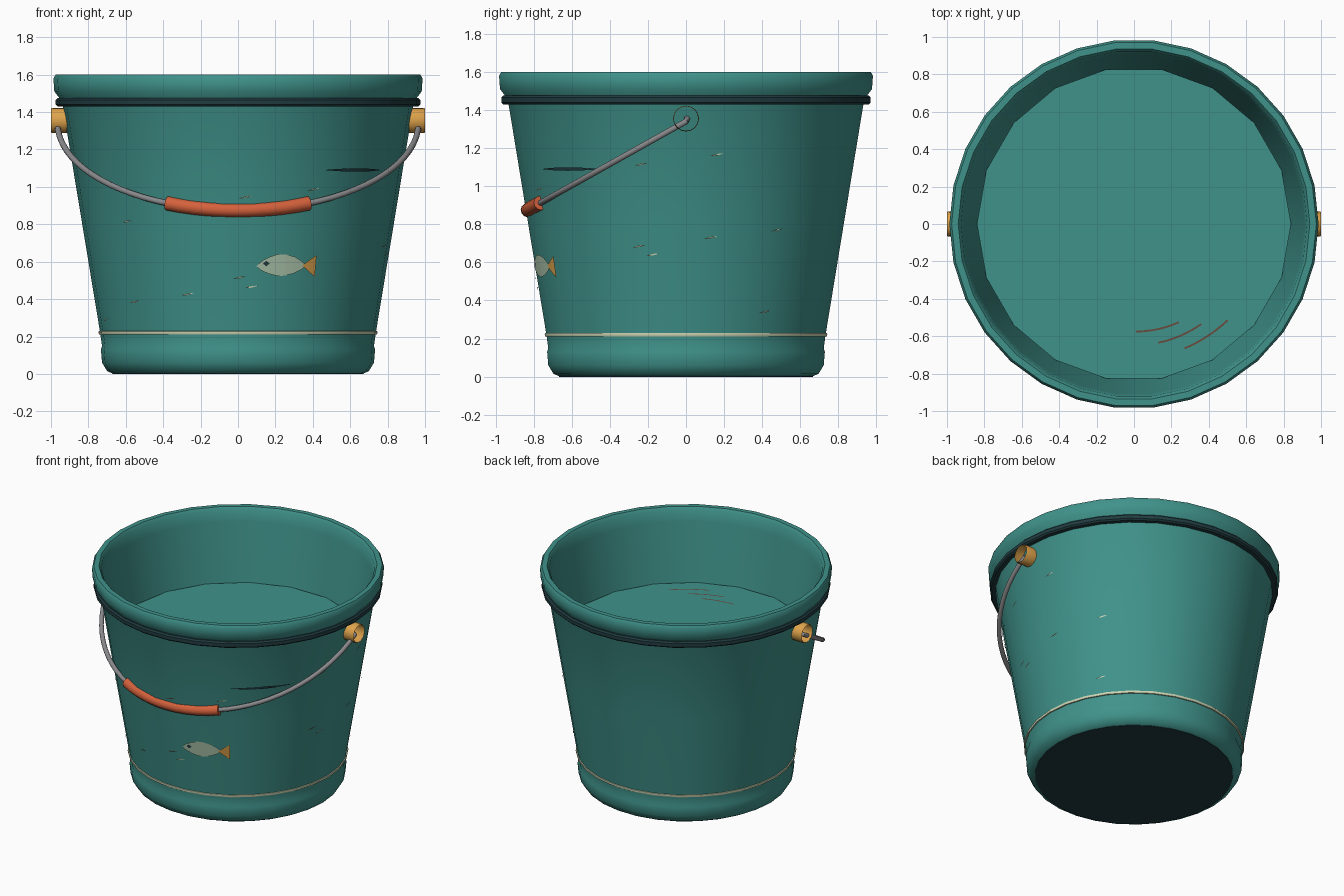
import bpy, bmesh, math
from mathutils import Vector

cube = bpy.data.objects.get("Cube")
if cube:
    bpy.data.objects.remove(cube, do_unlink=True)


def material(name, r, g, b):
    m = bpy.data.materials.new(name)
    m.use_nodes = True
    m.diffuse_color = (r, g, b, 1)
    bsdf = next(n for n in m.node_tree.nodes if n.type == 'BSDF_PRINCIPLED')
    bsdf.inputs["Base Color"].default_value = (r, g, b, 1)
    return m


TEAL = material("teal paint", 0.051, 0.29, 0.258)
DARK = material("dark teal", 0.015, 0.045, 0.052)
STEEL = material("grey steel", 0.25, 0.25, 0.26)
ORANGE = material("orange grip", 0.66, 0.12, 0.045)
GOLD = material("gold", 0.72, 0.36, 0.07)
CREAM = material("cream", 0.6, 0.66, 0.45)
PALE = material("pale green", 0.42, 0.57, 0.42)
BROWN = material("brown", 0.14, 0.07, 0.048)


def finish(name, bm, mat, smooth=None):
    mesh = bpy.data.meshes.new(name)
    bm.to_mesh(mesh)
    bm.free()
    mesh.materials.append(mat)
    obj = bpy.data.objects.new(name, mesh)
    bpy.context.collection.objects.link(obj)
    if smooth:
        bpy.ops.object.select_all(action='DESELECT')
        obj.select_set(True)
        bpy.context.view_layer.objects.active = obj
        bpy.ops.object.shade_smooth_by_angle(angle=math.radians(smooth))
    return obj


def bridge(bm, rings, closed):
    for a, b in zip(rings, rings[1:]):
        n = len(a)
        for i in range(n if closed else n - 1):
            j = (i + 1) % n
            bm.faces.new((a[i], a[j], b[j], b[i]))


def lathe(name, profile, mat, sides=30, smooth=40, caps=False):
    """Spin (radius, height) points about the z axis."""
    bm = bmesh.new()
    rings = []
    for r, z in profile:
        angles = [math.tau * i / sides for i in range(sides)]
        rings.append([bm.verts.new((r * math.cos(a), r * math.sin(a), z)) for a in angles])
    bridge(bm, rings, True)
    if caps:
        bm.faces.new(rings[0][::-1])
        bm.faces.new(rings[-1])
    return finish(name, bm, mat, smooth)


def tube(name, path, radius, mat, sides=10):
    """Sweep a round section along a path."""
    bm = bmesh.new()
    rings = []
    for i, p in enumerate(path):
        t = (path[min(i + 1, len(path) - 1)] - path[max(i - 1, 0)]).normalized()
        u = t.cross(BAIL_NORMAL).normalized()
        w = t.cross(u)
        angles = [math.tau * k / sides for k in range(sides)]
        rings.append([bm.verts.new(p + radius * (u * math.cos(a) + w * math.sin(a))) for a in angles])
    bridge(bm, rings, True)
    bm.faces.new(rings[0][::-1])
    bm.faces.new(rings[-1])
    bmesh.ops.recalc_face_normals(bm, faces=bm.faces)
    return finish(name, bm, mat, 45)


def wall_radius(z):
    return 0.737 + 0.165 * (z - 0.22)


def on_wall(angle, z, lift=0.006):
    """Point on the wall; the angle runs from the front towards +x."""
    r = wall_radius(z) + lift
    return Vector((r * math.sin(angle), -r * math.cos(angle), z))


def decal(name, columns, mat, lift=0.006):
    """Thin painted strip from (angle, low z, high z) columns."""
    bm = bmesh.new()
    rows = [[bm.verts.new(on_wall(a, z, lift)) for a, lo, hi in columns for z in [(lo, hi)[k]]]
            for k in range(2)]
    bridge(bm, rows, False)
    return finish(name, bm, mat)


# Bucket shell: base, flared wall, rolled rim, inner wall and floor
lathe("bucket_body", [(0.665, 0.0), (0.70, 0.015), (0.727, 0.06), (0.733, 0.13), (0.727, 0.15),
                      (wall_radius(0.22), 0.22), (wall_radius(0.82), 0.82),
                      (wall_radius(1.43), 1.43), (0.955, 1.475), (0.982, 1.51), (0.987, 1.58),
                      (0.975, 1.6), (0.94, 1.6), (0.925, 1.58), (0.912, 1.5),
                      (0.845, 1.08), (0.69, 0.06)], TEAL)
lathe("bucket_floor", [(0.69, 0.05), (0.69, 0.06)], TEAL, caps=True)
lathe("base_plate", [(0.67, -0.001), (0.67, 0.03)], DARK, caps=True)
lathe("water_surface", [(0.84, 1.07), (0.84, 1.08)], TEAL, sides=18, smooth=30, caps=True)

# Bands round the wall
lathe("rim_band", [(0.93, 1.43), (0.965, 1.43), (0.975, 1.44), (0.975, 1.465), (0.965, 1.475),
                   (0.93, 1.475)], DARK)
lathe("lower_stripe", [(0.73, 0.21), (0.743, 0.212), (0.746, 0.22), (0.745, 0.228),
                       (0.73, 0.23)], CREAM)

# Open gold sockets on both sides
for side, label in ((1, "left"), (-1, "right")):
    socket = lathe(label + "_socket", [(0.068, 0.915), (0.068, 0.99), (0.064, 1.0)], GOLD, sides=16)
    socket.rotation_euler = (0, side * math.pi / 2, 0)
    socket.location.z = 1.355

# Tilted wire handle with a grip in the middle
BAIL_NORMAL = Vector((0, -0.46, 0.83)).normalized()


def bail_point(t):
    return Vector((0.965 * math.cos(t), -0.83 * math.sin(t), 1.34 - 0.465 * math.sin(t)))


wire = [bail_point(math.pi * i / 40) for i in range(41)]
wire = [Vector((0.925, 0.005, 1.355))] + wire + [Vector((-0.925, 0.005, 1.355))]
tube("handle_wire", wire, 0.016, STEEL)
start = math.acos(0.38 / 0.965)
span = math.pi - 2 * start
tube("handle_grip", [bail_point(start + span * i / 10) for i in range(11)], 0.038, ORANGE, 12)


# Painted fish: body, tail and eye
def fish_part(name, outline, mat, lift=0.006):
    columns = [(math.asin(x / 0.8), z - h, z + h) for x, z, h in outline]
    decal(name, columns, mat, lift)


fish_part("fish_body", [(0.10, 0.575, 0.002), (0.125, 0.578, 0.025), (0.165, 0.58, 0.045),
                        (0.21, 0.582, 0.058), (0.25, 0.582, 0.057), (0.30, 0.582, 0.045),
                        (0.34, 0.58, 0.022), (0.355, 0.58, 0.008)], PALE)
fish_part("fish_tail", [(0.345, 0.58, 0.003), (0.38, 0.578, 0.032), (0.413, 0.577, 0.057)], GOLD, 0.008)
fish_part("fish_eye", [(0.133, 0.59, 0.001), (0.15, 0.59, 0.015), (0.167, 0.59, 0.001)], DARK, 0.009)


# Wear marks on the wall
def scratch(name, angle, z, length, width, mat, slope=0.18):
    columns = []
    for i in range(-4, 5):
        s = i / 4
        half = max(width * (1 - s * s), 0.0005)
        offset = s * length / 2
        mid = z + slope * offset
        columns.append((angle + offset / wall_radius(z), mid - half, mid + half))
    decal(name, columns, mat)


scratch("dark_gouge", math.radians(45.5), 1.09, 0.43, 0.009, DARK, 0)
front_marks = [(-0.59, 0.815), (-0.27, 0.425), (0.01, 0.515), (0.07, 0.465), (0.04, 0.945),
               (0.40, 0.985), (-0.55, 0.385), (-0.70, 0.29)]
side_marks = [(0.16, 1.165), (-0.235, 1.115), (0.13, 0.73), (-0.245, 0.685), (-0.175, 0.64),
              (0.475, 0.77), (0.41, 0.34)]
marks = [(math.asin(x / wall_radius(z)), z) for x, z in front_marks]
marks += [(math.pi / 2 + math.asin(y / wall_radius(z)), z) for y, z in side_marks]
for i, (angle, z) in enumerate(marks):
    scratch("scratch_%d" % (i + 1), angle, z, 0.07, 0.004, CREAM)

# Curved ripple marks on the inner surface
ripples = [((0.01, -0.575), (0.24, -0.525)), ((0.13, -0.635), (0.36, -0.535)),
           ((0.27, -0.665), (0.50, -0.515))]
for n, (a, b) in enumerate(ripples):
    bm = bmesh.new()
    a, b = Vector((*a, 1.084)), Vector((*b, 1.084))
    across = (b - a).cross(Vector((0, 0, 1))).normalized()
    rows = [[], []]
    for i in range(9):
        s = i / 8
        p = a.lerp(b, s) + across * 0.05 * s * (1 - s)
        for row, sign in zip(rows, (1, -1)):
            row.append(bm.verts.new(p + across * 0.005 * sign))
    bridge(bm, rows, False)
    finish("ripple_%d" % (n + 1), bm, BROWN)
